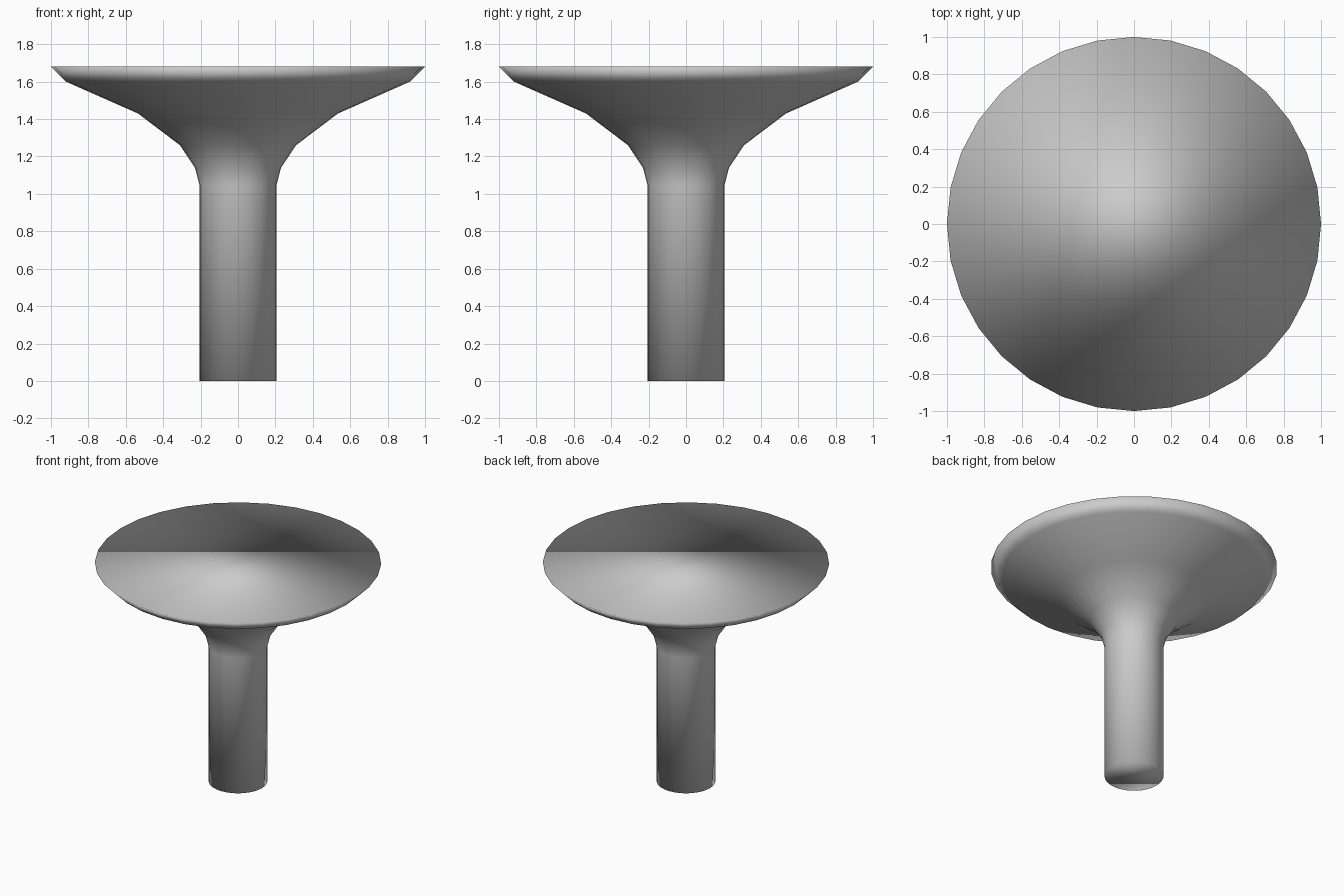
import bpy, bmesh
from math import cos, sin, pi

if "Cube" in bpy.data.objects:
    bpy.data.objects.remove(bpy.data.objects["Cube"])

SIDES = 32
# Lathe profile: straight stem, flaring neck, wide dish, bevelled rim (radius, height)
PROFILE = [(0.206, 0), (0.206, 1.045), (0.23, 1.14), (0.31, 1.26),
           (0.535, 1.43), (0.92, 1.60), (1.0, 1.68)]


def lathe(name, profile, sides):
    bm = bmesh.new()
    rings = [[bm.verts.new((r * cos(2 * pi * i / sides), r * sin(2 * pi * i / sides), z))
              for i in range(sides)] for r, z in profile]
    for low, high in zip(rings, rings[1:]):
        for i in range(sides):
            j = (i + 1) % sides
            bm.faces.new((low[i], low[j], high[j], high[i]))
    # Flat end caps, smoothed into the sides
    bm.faces.new(rings[0][::-1])
    bm.faces.new(rings[-1])
    for f in bm.faces:
        f.smooth = True
    mesh = bpy.data.meshes.new(name)
    bm.to_mesh(mesh)
    bm.free()
    obj = bpy.data.objects.new(name, mesh)
    bpy.context.collection.objects.link(obj)
    return obj


# Pedestal with flared flat top
lathe("flared_pedestal", PROFILE, SIDES)
